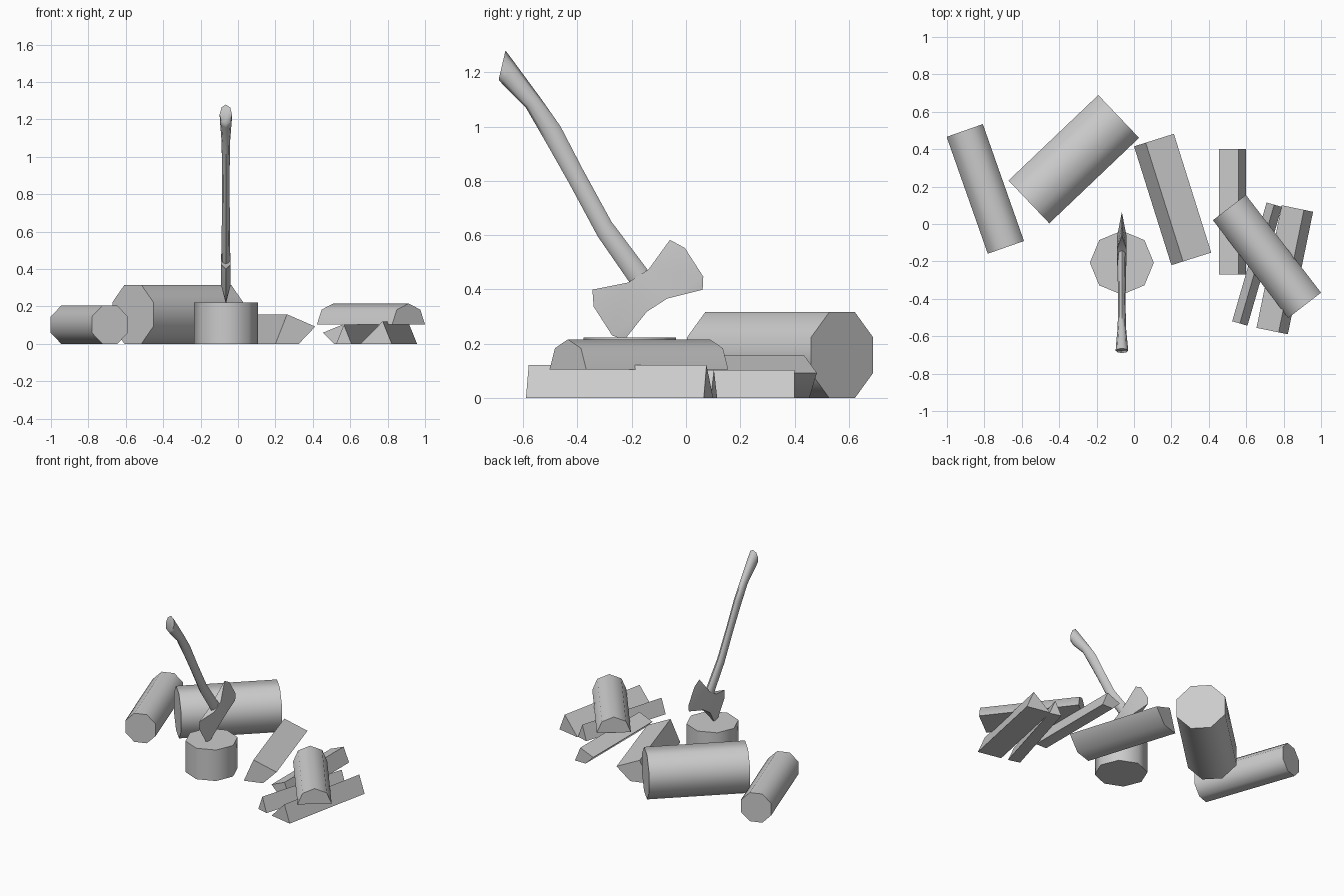
import bpy, bmesh
from math import cos, sin, radians, pi
from mathutils import Vector

if "Cube" in bpy.data.objects:
    bpy.data.objects.remove(bpy.data.objects["Cube"], do_unlink=True)

GREY = (0.6, 0.6, 0.6, 1)
mat = bpy.data.materials.new("plain_grey")
mat.diffuse_color = GREY
mat.use_nodes = True
mat.node_tree.nodes["Principled BSDF"].inputs["Base Color"].default_value = GREY


def finish(bm, name, angle):
    """Turn a bmesh into a named, shaded object."""
    bmesh.ops.recalc_face_normals(bm, faces=bm.faces[:])
    mesh = bpy.data.meshes.new(name)
    bm.to_mesh(mesh)
    bm.free()
    mesh.materials.append(mat)
    obj = bpy.data.objects.new(name, mesh)
    bpy.context.collection.objects.link(obj)
    bpy.ops.object.select_all(action="DESELECT")
    obj.select_set(True)
    bpy.context.view_layer.objects.active = obj
    bpy.ops.object.shade_smooth_by_angle(angle=radians(angle))
    return obj


def loft(bm, rings):
    """Skin a list of equal point rings and cap both ends."""
    loops = [[bm.verts.new(p) for p in ring] for ring in rings]
    n = len(loops[0])
    for a, b in zip(loops, loops[1:]):
        for i in range(n):
            j = (i + 1) % n
            bm.faces.new((a[i], a[j], b[j], b[i]))
    bm.faces.new(loops[0])
    bm.faces.new(loops[-1])


def log_slice(radius, sides, start):
    """Section of an eight-sided log: whole, half, quarter or eighth."""
    angles = [radians(start + 45 * i) for i in range(sides + (sides < 8))]
    pts = [(radius * cos(a), radius * sin(a)) for a in angles]
    if sides < 4:
        pts.append((0, 0))
    low = min(z for u, z in pts)
    left = min(u for u, z in pts) if sides < 4 else 0
    return [(u - left, z - low) for u, z in pts]


def lay_log(name, section, p0, p1, base=0.0):
    """Lay a section along the ground from p0 to p1."""
    p0, p1 = Vector((*p0, base)), Vector((*p1, base))
    d = (p1 - p0).normalized()
    across = Vector((-d.y, d.x, 0))
    bm = bmesh.new()
    loft(bm, [[p + across * u + Vector((0, 0, z)) for u, z in section]
              for p in (p0, p1)])
    return finish(bm, name, 50)


BIG, SMALL = 0.171, 0.111

# Whole logs
lay_log("small_log", log_slice(SMALL, 8, 22.5), (-0.905, 0.50), (-0.685, -0.125))
lay_log("big_log", log_slice(BIG, 8, 22.5), (-0.082, 0.575), (-0.562, 0.118))

# Split firewood
lay_log("big_quarter_log", log_slice(BIG, 2, -112.5), (0, 0.415), (0.2, -0.22))
lay_log("small_quarter_log", log_slice(SMALL, 2, -112.5), (0.6, -0.27), (0.6, 0.4))
lay_log("thin_split_stick", log_slice(SMALL, 1, -112.5), (0.709, 0.115), (0.525, -0.52))
lay_log("thick_split_stick", log_slice(BIG, 1, 0), (0.79, 0.1), (0.655, -0.555))
lay_log("half_log", log_slice(SMALL, 4, 0), (0.51, 0.088), (0.912, -0.435), 0.105)

# Chopping stump
CX = -0.065
bm = bmesh.new()
loft(bm, [[(CX + BIG * cos(i * pi / 4), -0.207 + BIG * sin(i * pi / 4), z)
           for i in range(8)] for z in (0, 0.222)])
finish(bm, "chopping_stump", 50)

# Double-bitted axe head: thick waist tapering to two curved edges
centre = Vector((CX, -0.141, 0.396))
along, up = Vector((0, 0.84, 0.54)), Vector((0, -0.54, 0.84))
edge = [(0.17, 0.113), (0.2, 0.058), (0.2, -0.068), (0.172, -0.107)]
bm = bmesh.new()


def head_vert(s, w, x):
    return bm.verts.new(centre + along * s + up * w + Vector((x, 0, 0)))


waist = {(a, b, c): head_vert(a * 0.045, b * 0.064, c * 0.026)
         for a in (-1, 1) for b in (-1, 1) for c in (-1, 1)}
for a in (-1, 1):
    e = [head_vert(a * s, w, 0) for s, w in edge]
    for c in (-1, 1):
        top, bottom = waist[a, 1, c], waist[a, -1, c]
        bm.faces.new((top, e[0], e[1]))
        bm.faces.new((top, e[1], e[2], bottom))
        bm.faces.new((bottom, e[2], e[3]))
    bm.faces.new((waist[a, 1, 1], waist[a, 1, -1], e[0]))
    bm.faces.new((waist[a, -1, 1], waist[a, -1, -1], e[3]))
for k in (-1, 1):
    bm.faces.new([waist[a, b, k] for a, b in ((-1, -1), (1, -1), (1, 1), (-1, 1))])
    bm.faces.new([waist[a, k, c] for a, c in ((-1, -1), (1, -1), (1, 1), (-1, 1))])
finish(bm, "axe_head", 25)

# Curved axe handle: back and front edge (y, z) of each ring, and half width
stations = [
    ((-0.165, 0.36), (-0.1, 0.405), 0.018),
    ((-0.208, 0.426), (-0.142, 0.473), 0.024),
    ((-0.325, 0.595), (-0.275, 0.65), 0.022),
    ((-0.43, 0.79), (-0.38, 0.842), 0.02),
    ((-0.515, 0.94), (-0.462, 1.0), 0.021),
    ((-0.59, 1.07), (-0.532, 1.1), 0.023),
    ((-0.675, 1.155), (-0.635, 1.24), 0.032),
    ((-0.69, 1.173), (-0.665, 1.28), 0.033),
]
rings = []
for back, front, half in stations:
    b, f = Vector((CX, *back)), Vector((CX, *front))
    mid, reach = (b + f) / 2, (f - b) / 2
    rings.append([mid + reach * cos(i * pi / 4) + Vector((half * sin(i * pi / 4), 0, 0))
                  for i in range(8)])
bm = bmesh.new()
loft(bm, rings)
finish(bm, "axe_handle", 60)
